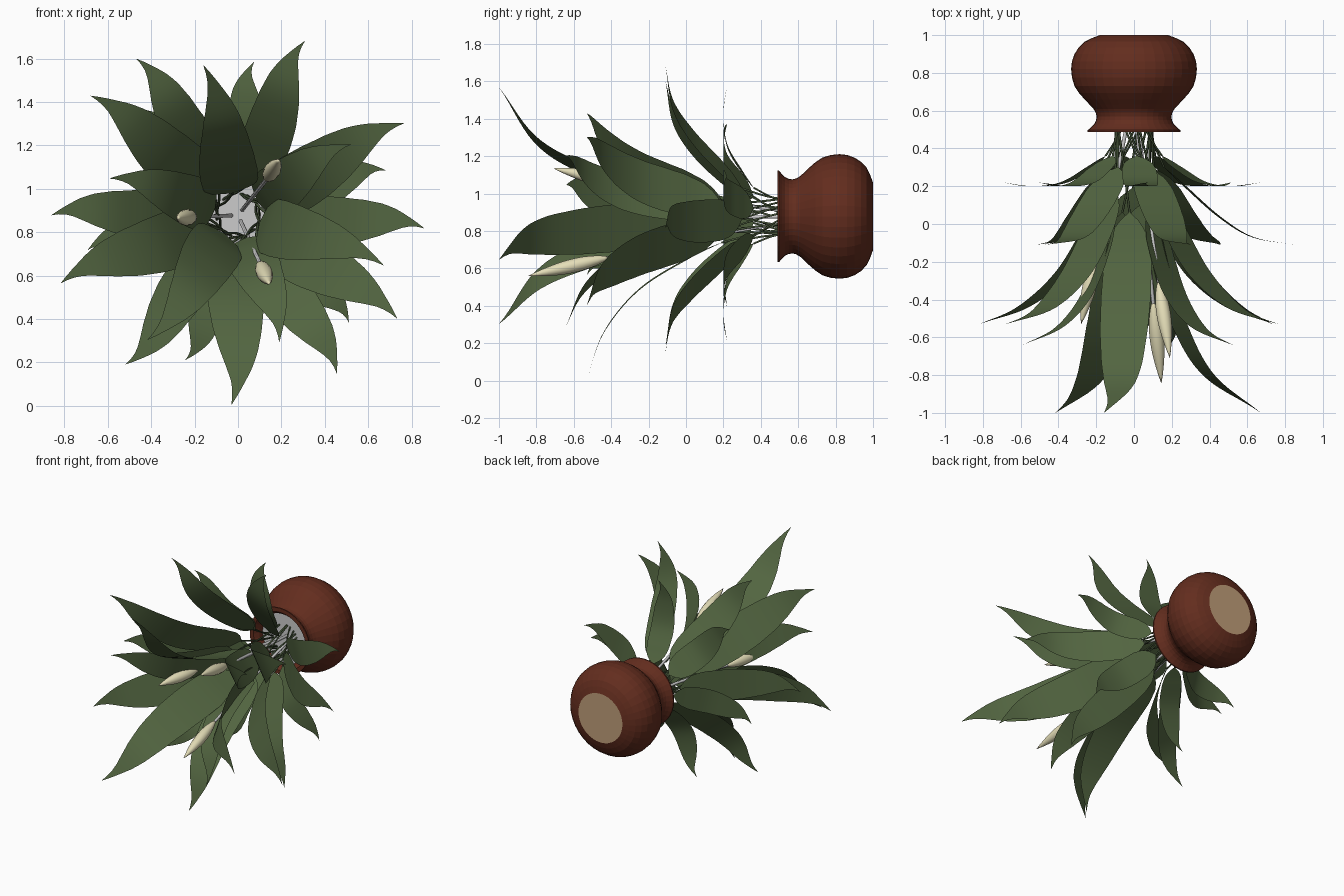
import bpy, bmesh, math
from mathutils import Vector

if "Cube" in bpy.data.objects:
    bpy.data.objects.remove(bpy.data.objects["Cube"])

CZ = 0.878  # height of the pot's horizontal axis


def material(name, rgb):
    m = bpy.data.materials.new(name)
    m.diffuse_color = (*rgb, 1)
    m.use_nodes = True
    m.node_tree.nodes["Principled BSDF"].inputs["Base Color"].default_value = m.diffuse_color
    return m


CLAY = material("clay", (0.125, 0.026, 0.013))
BASE = material("base", (0.52, 0.34, 0.19))
LEAF = material("leaf", (0.085, 0.13, 0.052))
STEM = material("stem", (0.06, 0.09, 0.04))
BUD = material("bud", (0.78, 0.73, 0.48))


def finish(name, bm, mat=None, smooth=True):
    me = bpy.data.meshes.new(name)
    bm.to_mesh(me)
    bm.free()
    ob = bpy.data.objects.new(name, me)
    bpy.context.collection.objects.link(ob)
    if mat:
        me.materials.append(mat)
    for p in me.polygons:
        p.use_smooth = smooth
    return ob


def spline(pts, n):
    """Catmull-Rom curve through the given points, n samples per span."""
    p = [Vector(q) for q in pts]
    p = [2 * p[0] - p[1]] + p + [2 * p[-1] - p[-2]]
    out = []
    for i in range(1, len(p) - 2):
        a, b, c, d = p[i - 1:i + 3]
        for k in range(n):
            t = k / n
            out.append(0.5 * (2 * b + (c - a) * t + (2 * a - 5 * b + 4 * c - d) * t * t
                              + (3 * b - a - 3 * c + d) * t ** 3))
    return out + [p[-2]]


def loft(name, centres, radii, sides, mat=None, smooth=True):
    """Rings in the xz plane joined along y."""
    bm = bmesh.new()
    rings = []
    for c, r in zip(centres, radii):
        rings.append([bm.verts.new((c[0] + r * math.cos(math.tau * k / sides), c[1],
                                    c[2] + r * math.sin(math.tau * k / sides)))
                      for k in range(sides)])
    for a, b in zip(rings, rings[1:]):
        for k in range(sides):
            j = (k + 1) % sides
            bm.faces.new((a[k], a[j], b[j], b[k]))
    bmesh.ops.remove_doubles(bm, verts=bm.verts, dist=1e-5)
    bmesh.ops.recalc_face_normals(bm, faces=bm.faces)
    return finish(name, bm, mat, smooth)


def polar(angle, r, y):
    return Vector((r * math.cos(angle), y, CZ + r * math.sin(angle)))


# Pot: turned outer wall, lip and inner wall
outer = spline([(0.18, 1), (0.262, 0.965), (0.315, 0.90), (0.333, 0.82), (0.315, 0.73),
                (0.262, 0.66), (0.215, 0.61), (0.198, 0.57), (0.21, 0.53), (0.245, 0.497)], 2)
wall = [tuple(q) for q in outer] + [(0.245, 0.488), (0.215, 0.488), (0.19, 0.52), (0.18, 0.57)]
loft("pot", [(0, y, CZ) for r, y in wall], [r for r, y in wall], 36, CLAY, False)
loft("pot_base", [(0, 1, CZ)] * 2, [0.18, 0], 36, BASE, False)
loft("soil", [(0, 0.55, CZ)] * 2, [0.19, 0], 36, None, False)

# Blade outline: position along the leaf, share of full width
OUTLINE = [(0, 0.04), (0.04, 0.45), (0.1, 0.78), (0.2, 0.96), (0.35, 1), (0.5, 0.96),
           (0.65, 0.83), (0.76, 0.64), (0.84, 0.42), (0.9, 0.22), (0.95, 0.1), (1, 0)]


def blade_width(t):
    for (a, u), (b, v) in zip(OUTLINE, OUTLINE[1:]):
        if t <= b:
            return u + (v - u) * (t - a) / (b - a)
    return 0


def leaf(name, angle, path, width, lean):
    pts = spline(path, 7)
    dist = [0]
    for a, b in zip(pts, pts[1:]):
        dist.append(dist[-1] + (b - a).length)
    side = Vector((-math.sin(angle), 0, math.cos(angle)))
    bm = bmesh.new()
    rows = []
    for q, d in zip(pts, dist):
        t = d / dist[-1]
        # body sways one way, tip curls back to the leaf's own axis
        shift = lean * 0.03 * math.sin(math.pi * t ** 4)
        c = polar(angle, q[0], q[1]) + side * shift
        w = max(width * blade_width(t) / 2, 0.0005)
        rows.append([bm.verts.new(c + side * s * w) for s in (-1, 0, 1)])
    for a, b in zip(rows, rows[1:]):
        for k in (0, 1):
            bm.faces.new((a[k], a[k + 1], b[k + 1], b[k]))
    finish(name, bm, LEAF)


def stem(name, start, end, out_dir, radius, mat=None):
    mid = (start + end) / 2 - out_dir * 0.01
    pts = spline([start, mid, end], 4)
    loft(name, pts, [radius] * len(pts), 6, mat)


# Leaf whorls from the pot outwards: (radius, y) path, width, angles
WHORLS = [
    ([(0.155, 0.36), (0.24, 0.30), (0.38, 0.22), (0.55, 0.20), (0.71, 0.22)],
     0.19, [17, 84, 136, 193, 250, 316]),
    ([(0.16, 0.30), (0.27, 0.20), (0.45, 0.04), (0.63, -0.07), (0.86, -0.11)],
     0.23, [69, 123, 180, 233, 302, 356]),
    ([(0.14, 0.19), (0.22, 0.02), (0.39, -0.25), (0.62, -0.44), (0.875, -0.53)],
     0.27, [29, 141, 201, 268, 327]),
    ([(0.11, 0.10), (0.16, -0.12), (0.26, -0.37), (0.41, -0.54), (0.615, -0.64)],
     0.24, [32, 164, 288]),
    ([(0.105, 0.06), (0.15, -0.22), (0.26, -0.55), (0.42, -0.81), (0.71, -1.0)],
     0.27, [103, 234, 341]),
]
for i, (path, width, angles) in enumerate(WHORLS):
    for j, deg in enumerate(angles):
        a = math.radians(deg)
        tag = f"{i + 1}_{j + 1}"
        leaf("leaf_" + tag, a, path, width, -1 if 90 < deg < 215 else 1)
        out = Vector((math.cos(a), 0, math.sin(a)))
        stem("leaf_stem_" + tag, polar(a + 0.9, 0.1, 0.56), polar(a, *path[0]), out, 0.006, STEM)

# Three flower buds on grey stalks
BUDS = [((0.13, -0.29, 1.04), (0.19, -0.71, 1.135)),
        ((-0.20, -0.17, 0.87), (-0.28, -0.53, 0.865)),
        ((0.10, -0.40, 0.66), (0.145, -0.845, 0.56))]
for i, (b, t) in enumerate(BUDS):
    b, t = Vector(b), Vector(t)
    n = 12
    loft(f"bud_{i + 1}", [b.lerp(t, k / n) for k in range(n + 1)],
         [0.038 * math.sin(math.pi * (k / n) ** 0.85) ** 0.9 if 0 < k < n else 0
          for k in range(n + 1)], 12, BUD)
    out = Vector((b.x, 0, b.z - CZ)).normalized()
    stem(f"bud_stalk_{i + 1}", Vector((0, 0.56, CZ)) + out * 0.03, b.lerp(t, 0.05), out, 0.01)
